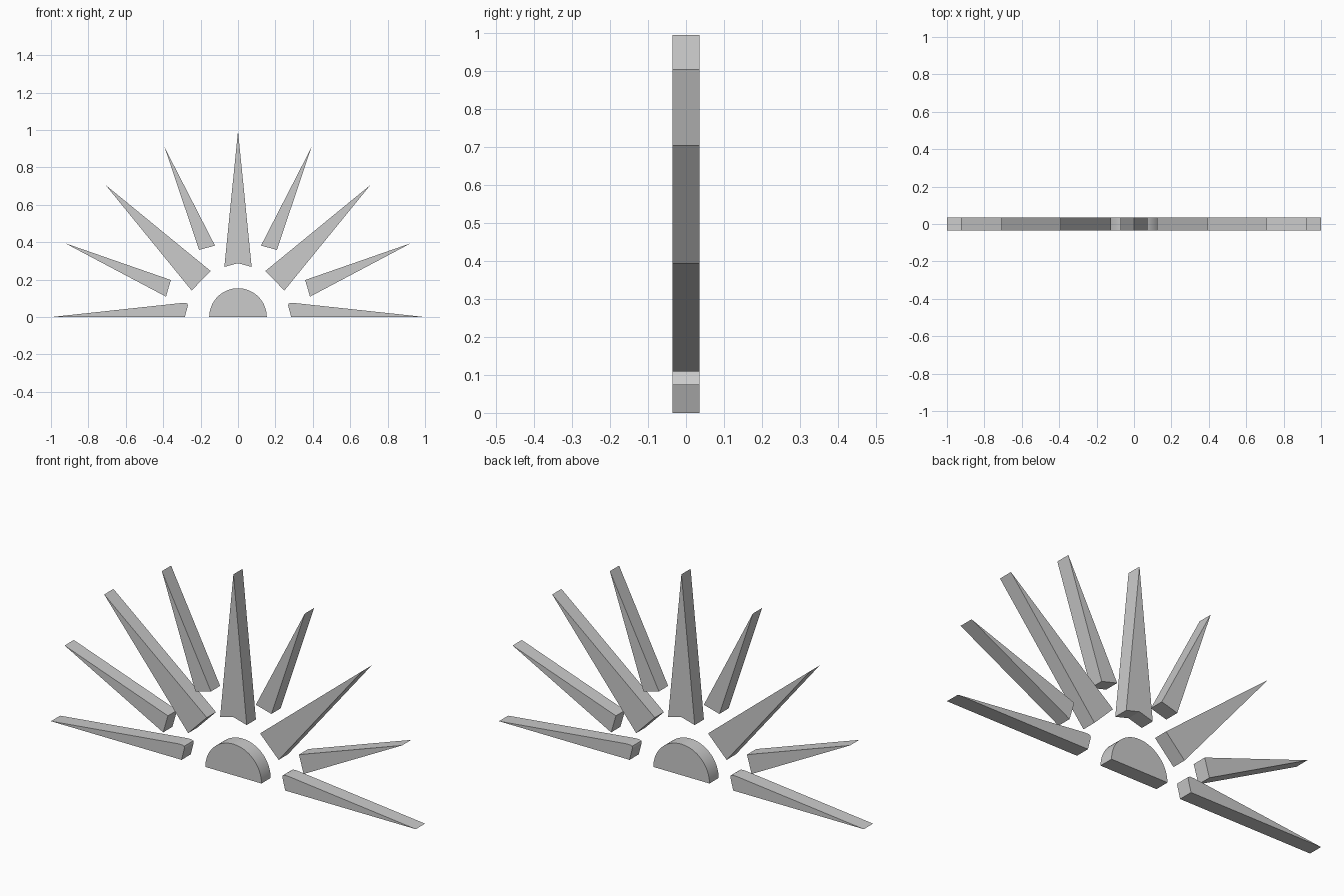
import bpy, bmesh, math

if "Cube" in bpy.data.objects:
    bpy.data.objects.remove(bpy.data.objects["Cube"])

HALF_DEPTH = 0.036


def extrude_profile(name, points, smooth=False):
    """Closed prism from an (x, z) outline, centred on y = 0."""
    bm = bmesh.new()
    face = bm.faces.new([bm.verts.new((x, -HALF_DEPTH, z)) for x, z in points])
    new = bmesh.ops.extrude_face_region(bm, geom=[face])["geom"]
    verts = [v for v in new if isinstance(v, bmesh.types.BMVert)]
    bmesh.ops.translate(bm, verts=verts, vec=(0, 2 * HALF_DEPTH, 0))
    bmesh.ops.recalc_face_normals(bm, faces=bm.faces)
    mesh = bpy.data.meshes.new(name)
    bm.to_mesh(mesh)
    bm.free()
    obj = bpy.data.objects.new(name, mesh)
    bpy.context.collection.objects.link(obj)
    if smooth:
        bpy.ops.object.select_all(action='DESELECT')
        obj.select_set(True)
        bpy.context.view_layer.objects.active = obj
        bpy.ops.object.shade_smooth_by_angle(angle=math.radians(30))
    return obj


# Half disc at the centre
R, N = 0.154, 32
extrude_profile("half_disc", [(R * math.cos(math.pi * i / N), R * math.sin(math.pi * i / N))
                              for i in range(N + 1)], smooth=True)

# Upright ray with a notched base
extrude_profile("center_ray", [(-0.073, 0.268), (0, 0.288), (0.073, 0.268), (0, 0.995)])

# Side rays, built on the right and mirrored to the left
rays = {
    "upper_ray": [(0.123, 0.382), (0.208, 0.359), (0.392, 0.906)],
    "diagonal_ray": [(0.146, 0.246), (0.248, 0.142), (0.708, 0.706)],
    "lower_ray": [(0.359, 0.198), (0.385, 0.109), (0.925, 0.395)],
    "ground_ray": [(0.284, 0.0), (1.0, 0.0), (0.33, 0.072), (0.30, 0.075),
                   (0.279, 0.075), (0.27, 0.071), (0.268, 0.062)],
}
for name, pts in rays.items():
    for side, s in (("right", 1), ("left", -1)):
        extrude_profile(f"{name}_{side}", [(s * x, z) for x, z in pts])
